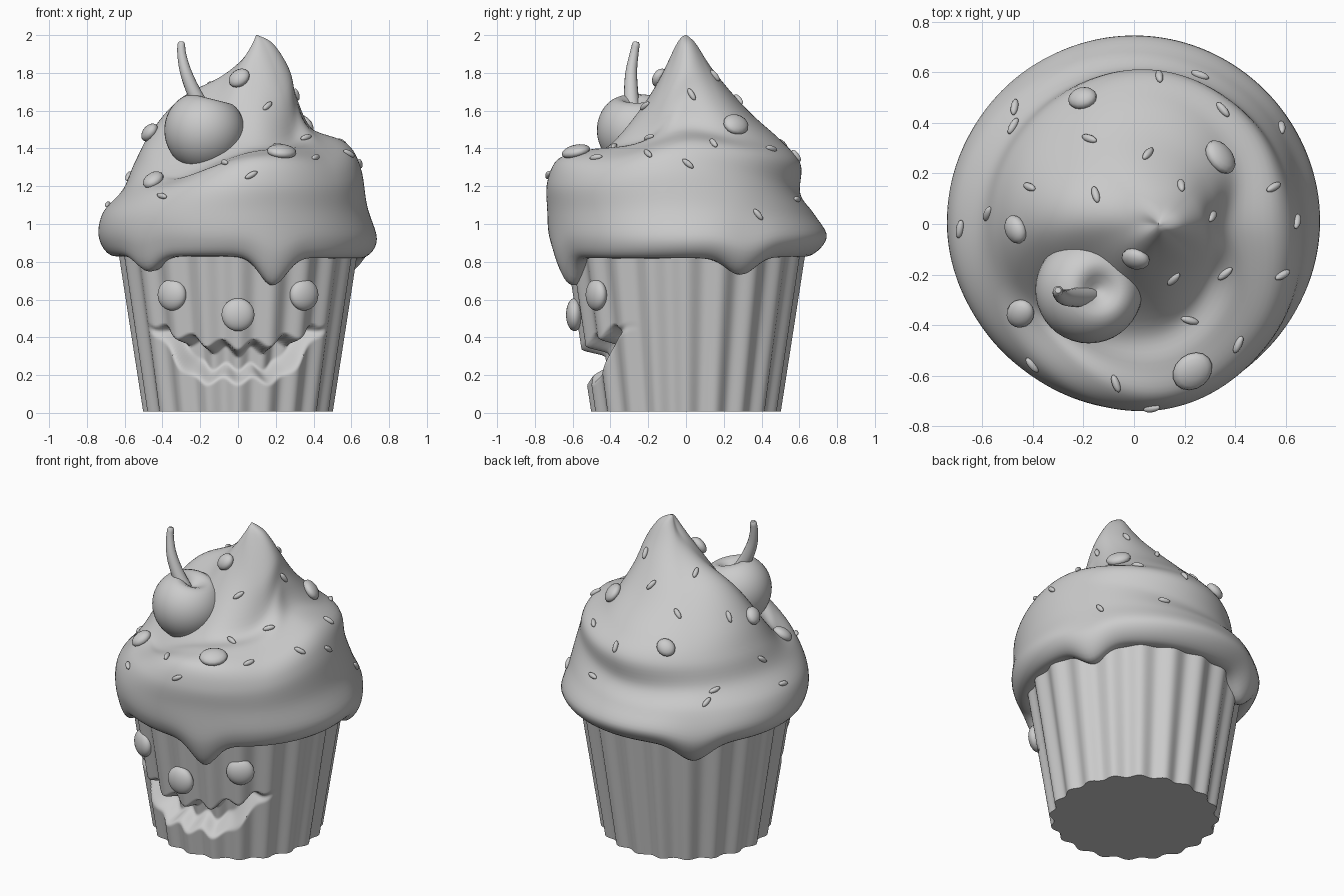
import bpy, bmesh, math
from mathutils import Vector, Matrix
from mathutils.bvhtree import BVHTree

if "Cube" in bpy.data.objects:
    bpy.data.objects.remove(bpy.data.objects["Cube"])


def smooth(t):
    t = min(1, max(0, t))
    return t * t * (3 - 2 * t)


def catmull(p0, p1, p2, p3, t):
    return 0.5 * (2 * p1 + (p2 - p0) * t + (2 * p0 - 5 * p1 + 4 * p2 - p3) * t * t
                  + (3 * p1 - p0 - 3 * p2 + p3) * t ** 3)


def resample(pts, sub):
    """Smooth curve through the points."""
    n = len(pts) - 1
    out = []
    for s in range(n):
        q = [pts[max(0, min(n, s + o))] for o in (-1, 0, 1, 2)]
        out += [catmull(*q, m / sub) for m in range(sub)]
    return out + [pts[n]]


def finish(name, bm):
    bmesh.ops.recalc_face_normals(bm, faces=bm.faces)
    me = bpy.data.meshes.new(name)
    bm.to_mesh(me)
    bm.free()
    ob = bpy.data.objects.new(name, me)
    bpy.context.collection.objects.link(ob)
    bpy.ops.object.select_all(action='DESELECT')
    ob.select_set(True)
    bpy.context.view_layer.objects.active = ob
    bpy.ops.object.shade_smooth_by_angle(angle=math.radians(50))
    return ob


def loft(name, rings):
    """Skin a stack of closed rings and cap both ends."""
    bm = bmesh.new()
    vs = [[bm.verts.new(p) for p in ring] for ring in rings]
    n = len(vs[0])
    for a, b in zip(vs, vs[1:]):
        for i in range(n):
            j = (i + 1) % n
            bm.faces.new((a[i], a[j], b[j], b[i]))
    bm.faces.new(vs[0][::-1])
    bm.faces.new(vs[-1])
    return finish(name, bm)


def ball(name, matrix, seg=24):
    bm = bmesh.new()
    bmesh.ops.create_uvsphere(bm, u_segments=seg, v_segments=seg // 2, radius=1, matrix=matrix)
    return finish(name, bm)


# fluted wrapper with a jagged grin pressed into the front
def cup_point(a, z):
    flute = math.cos(20 * (a + math.pi / 2))
    r = 0.487 + 0.155 * z + 0.014 * flute
    x = abs(r * math.cos(a))
    if math.sin(a) < 0 and x < 0.5:
        fade = smooth((0.5 - x) / 0.1)
        upper = 0.35 + 0.12 * (x / 0.47) ** 2 - 0.026 * flute * fade
        lower = 0.18 + 0.27 * smooth((x - 0.2) / 0.29) - 0.02 * flute * fade
        r -= 0.12 * smooth((upper - z) / 0.04 + 0.3) * smooth((z - lower) / 0.09 + 0.2) * smooth((0.485 - x) / 0.05)
    return Vector((r * math.cos(a), r * math.sin(a), z))


COLS = 320
loft("wrapper", [[cup_point(2 * math.pi * i / COLS, 0.008 + 0.862 * k / 90) for i in range(COLS)]
                 for k in range(91)])

# frosting: (radius, height) profiles around a leaning axis, None = average of neighbours
profiles = [
    [(.5, .86), (.66, .82), (.735, .92), (.66, 1.1), (.58, 1.3), (.48, 1.43), (.28, 1.51), (.21, 1.66), (.175, 1.81), (.09, 1.95)],
    None,
    [(.5, .86), (.65, .83), (.745, .93), (.68, 1.05), (.605, 1.16), (.605, 1.32), (.5, 1.44), (.32, 1.6), (.14, 1.82), (.05, 1.95)],
    None,
    [(.5, .86), (.66, .83), (.735, .92), (.73, 1.06), (.65, 1.18), (.62, 1.32), (.56, 1.48), (.41, 1.655), (.19, 1.775), (.05, 1.9)],
    [(.5, .86), (.66, .83), (.715, .92), (.725, 1.05), (.68, 1.17), (.59, 1.23), (.53, 1.26), (.44, 1.38), (.25, 1.64), (.05, 1.93)],
    [(.5, .86), (.65, .83), (.72, .92), (.735, 1.08), (.735, 1.22), (.68, 1.34), (.55, 1.38), (.4, 1.42), (.19, 1.68), (.05, 1.95)],
    [(.5, .86), (.66, .82), (.72, .92), (.70, 1.08), (.67, 1.22), (.59, 1.33), (.43, 1.41), (.28, 1.47), (.19, 1.69), (.06, 1.95)],
]
for d in (1, 3):
    profiles[d] = [((a[0] + b[0]) / 2, (a[1] + b[1]) / 2) for a, b in zip(profiles[d - 1], profiles[d + 1])]
profiles = [[Vector(p) for p in row] + [Vector((.004, 2.0))] for row in profiles]
# drips: direction in degrees, length, half width in degrees
drips = [(-73, .15, 9), (-137, .08, 9), (27, .09, 10), (129, .11, 11)]


def frosting_rings(cols=160):
    columns = []
    for i in range(cols):
        u = 8 * i / cols
        k, t = int(u), u - int(u)
        row = [catmull(*(profiles[(k + o) % 8][j] for o in (-1, 0, 1, 2)), t) for j in range(11)]
        deg = 360 * i / cols
        for ang, length, width in drips:
            d = (deg - ang + 180) % 360 - 180
            g = length * math.exp(-(d / width) ** 2)
            row[0] = row[0] - Vector((0, 0.8 * g))
            row[1] = row[1] - Vector((0.1 * g, g))
            row[2] = row[2] - Vector((0, 0.5 * g))
        a = math.radians(deg)
        columns.append([Vector((0.1 * smooth((p.y - 0.9) / 0.65) + max(p.x, .003) * math.cos(a),
                                max(p.x, .003) * math.sin(a), p.y)) for p in resample(row, 6)])
    return list(zip(*columns))


frosting = loft("frosting", frosting_rings())

# eyes and nose
for name, x, y, z, r in (("eye_left", -.35, -.475, .625, .083), ("eye_right", .35, -.475, .625, .083),
                         ("nose", 0, -.59, .52, .087)):
    turn = Matrix.Rotation(math.atan2(x, -y) * 0.8, 4, 'Z')
    ball(name, Matrix.Translation((x, y, z)) @ turn @ Matrix.Diagonal((r, .045, r, 1)), 32)

# cherry with a dimple, tilted so its point sinks into the frosting
cherry_rings = []
for k in range(25):
    p = math.pi * k / 24
    r = max(.004, .228 * math.sin(p) * (1 - 0.1 * math.cos(p / 2)))
    z = -.21 * math.cos(p) - .075 * math.exp(-(r / .07) ** 2) * (k > 12)
    cherry_rings.append([(r * math.cos(i * math.pi / 20), r * math.sin(i * math.pi / 20), z) for i in range(40)])
cherry = loft("cherry", cherry_rings)
cherry.matrix_world = Matrix.Translation((-.18, -.26, 1.49)) @ Matrix.Rotation(math.radians(14), 4, 'Y')

# curved stem tapering to its tip
stem_path = resample([Vector(p) for p in ((-.16, -.28, 1.57), (-.225, -.29, 1.68), (-.275, -.29, 1.8),
                                          (-.298, -.275, 1.9), (-.3, -.262, 1.965))], 4)
last = len(stem_path) - 1
stem_rings = []
for k, c in enumerate(stem_path):
    axis = (stem_path[min(k + 1, last)] - stem_path[max(k - 1, 0)]).normalized()
    q = Vector((0, 0, 1)).rotation_difference(axis)
    r = .042 - .022 * smooth(k / last) - .008 * (k == last)
    stem_rings.append([c + q @ Vector((r * math.cos(i * math.pi / 8), r * math.sin(i * math.pi / 8), 0)) for i in range(16)])
loft("cherry_stem", stem_rings)

# toppings dropped onto the frosting surface
tree = BVHTree.FromPolygons([v.co for v in frosting.data.vertices], [p.vertices for p in frosting.data.polygons])


def drop(name, x, y, deg, size):
    hit, normal, _, _ = tree.ray_cast(Vector((x, y, 3)), Vector((0, 0, -1)))
    if hit is None:
        return
    a = math.radians(deg)
    along = Vector((math.cos(a), math.sin(a), 0))
    # lift the direction onto the slope so it keeps its heading seen from above
    along.z = -along.dot(normal) / max(normal.z, .2)
    along = (along - normal * along.dot(normal)).normalized()
    rot = Matrix((along, normal.cross(along), normal)).transposed().to_4x4()
    ball(name, Matrix.Translation(hit + normal * size[2] * 0.3) @ rot @ Matrix.Diagonal((*size, 1)), 16)


buttons = [(-.2, .49, 0, .06), (.335, .26, -50, .075), (-.46, -.02, -60, .06), (-.445, -.35, 50, .064),
           (.23, -.58, 40, .084), (.01, -.13, 0, .06)]
for i, (x, y, d, s) in enumerate(buttons):
    drop(f"candy_button_{i}", x, y, d, (s, s * .85, .035))

sprinkles = [(.1, .58, 100), (.26, .585, -20), (.35, .45, -50), (.58, .38, 95), (.55, .145, 30), (.64, .01, 80),
             (.585, -.2, 30), (.36, -.195, 40), (.155, -.215, 45), (.22, -.38, -15), (.41, -.475, 65), (.07, -.725, 10),
             (-.07, -.63, -70), (-.25, -.69, 0), (-.4, -.555, -50), (-.685, -.02, 80), (-.575, .04, 70), (-.41, .145, -25),
             (-.15, .115, -75), (-.175, .335, -20), (.055, .275, 50), (.185, .15, -80), (.305, .03, 60), (-.47, .46, 80),
             (-.475, .385, 60)]
for i, (x, y, d) in enumerate(sprinkles):
    drop(f"sprinkle_{i}", x, y, d, (.037, .015, .015))
